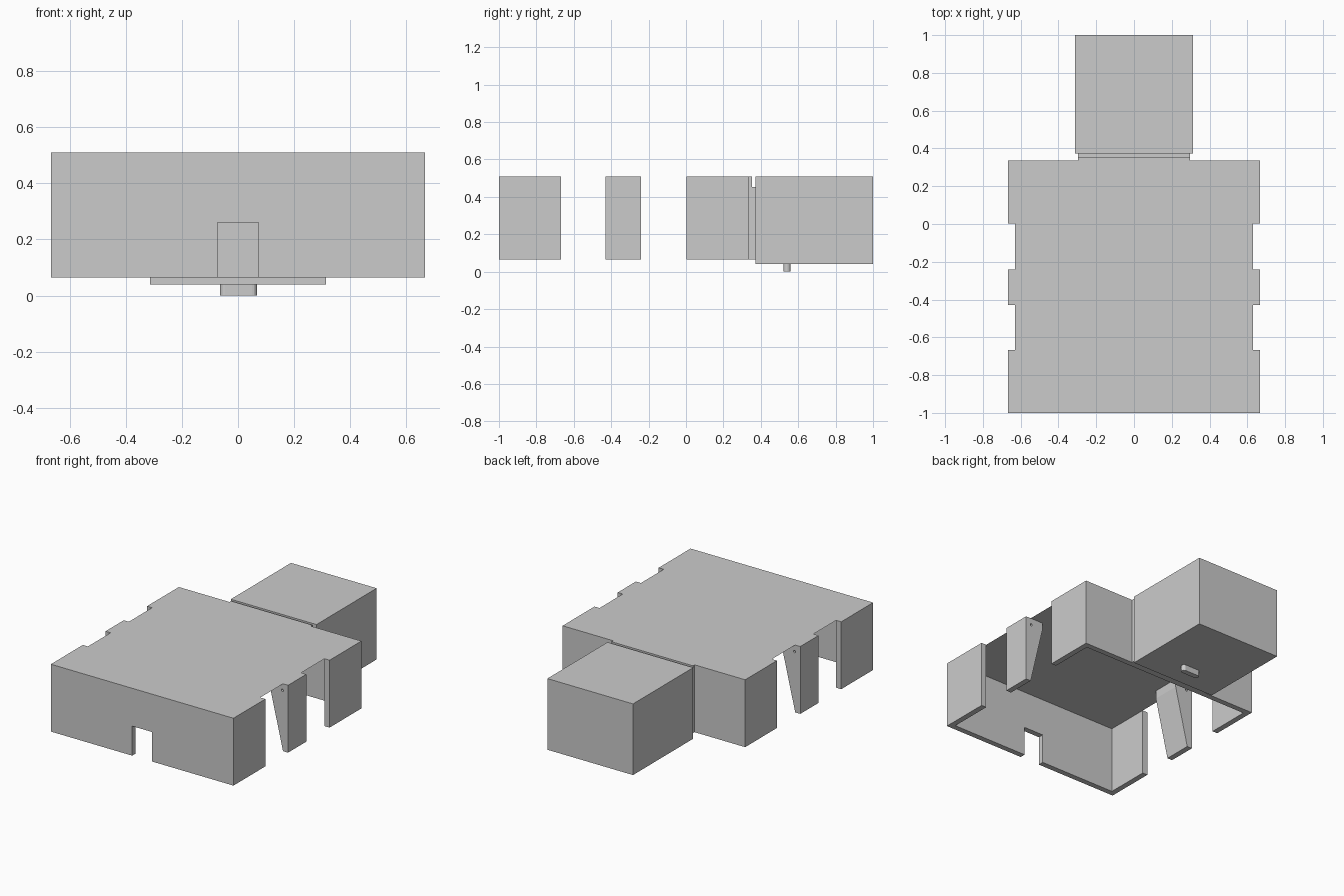
import bpy, bmesh, math
from mathutils import Vector

if "Cube" in bpy.data.objects:
    bpy.data.objects.remove(bpy.data.objects["Cube"])

W, T = 0.667, 0.037          # half width and wall thickness
ZB, ZT = 0.065, 0.51         # bottom and top of the walls


def prism(name, pts, direction):
    """Extrude a closed 3D outline along a vector."""
    bm = bmesh.new()
    face = bm.faces.new([bm.verts.new(p) for p in pts])
    ext = bmesh.ops.extrude_face_region(bm, geom=[face], use_keep_orig=True)
    verts = [v for v in ext['geom'] if isinstance(v, bmesh.types.BMVert)]
    bmesh.ops.translate(bm, verts=verts, vec=Vector(direction))
    bmesh.ops.recalc_face_normals(bm, faces=bm.faces)
    me = bpy.data.meshes.new(name)
    bm.to_mesh(me)
    bm.free()
    ob = bpy.data.objects.new(name, me)
    bpy.context.collection.objects.link(ob)
    return ob


def box(name, x0, x1, y0, y1, z0, z1):
    return prism(name, [(x0, y0, z0), (x1, y0, z0), (x1, y1, z0), (x0, y1, z0)],
                 (0, 0, z1 - z0))


def cut(ob, cutter):
    mod = ob.modifiers.new("cut", 'BOOLEAN')
    mod.operation = 'DIFFERENCE'
    mod.solver = 'EXACT'
    mod.object = cutter
    bpy.context.view_layer.objects.active = ob
    bpy.ops.object.modifier_apply(modifier=mod.name)
    bpy.data.objects.remove(cutter, do_unlink=True)


def u_wall(name, y_out, y_end):
    """End wall with two short side returns."""
    y_in = y_out + math.copysign(T, y_end - y_out)
    i = W - T
    plan = [(-W, y_out), (W, y_out), (W, y_end), (i, y_end),
            (i, y_in), (-i, y_in), (-i, y_end), (-W, y_end)]
    return prism(name, [(x, y, ZB) for x, y in plan], (0, 0, ZT - ZB))


# Main shell: front wall with doorway, back wall
front = u_wall("front_wall", -1.0, -0.667)
cut(front, box("door_cutter", -0.073, 0.073, -1.1, -0.9, 0.0, 0.26))
u_wall("back_wall", 0.335, 0.003)

# Thin roof sheet between the walls
me = bpy.data.meshes.new("roof")
i = W - T
me.from_pydata([(-i, -1 + T, ZT), (i, -1 + T, ZT), (i, 0.335 - T, ZT), (-i, 0.335 - T, ZT)],
               [], [(0, 1, 2, 3)])
bpy.context.collection.objects.link(bpy.data.objects.new("roof", me))

# Tapered side buttresses with a small pin hole near the top
for s, side in ((1, "right"), (-1, "left")):
    profile = [(W, ZB), (W, ZT), (W - 0.13, ZT), (W - 0.13, ZT - 0.055), (W - T, ZB)]
    leg = prism(side + "_buttress", [(s * x, -0.43, z) for x, z in profile], (0, 0.19, 0))
    ring = [(s * 0.625 + 0.008 * math.cos(a * math.pi / 6), -0.5,
             0.465 + 0.008 * math.sin(a * math.pi / 6)) for a in range(12)]
    cut(leg, prism("pin_cutter", ring, (0, 0.4, 0)))

# Stepped link between the shell and the rear block
step = [(0.335, ZB), (0.372, ZB), (0.372, 0.452), (0.352, 0.452), (0.352, ZT), (0.335, ZT)]
prism("connector", [(-0.297, y, z) for y, z in step], (0.594, 0, 0))

# Rear block and the rounded tab below it
box("rear_block", -0.313, 0.313, 0.372, 1.0, 0.04, ZT)
r, h = 0.0175, 0.0485
pill = []
for cx, start in ((h, -90), (-h, 90)):
    for k in range(9):
        a = math.radians(start + k * 22.5)
        pill.append((cx + 0.002 + r * math.cos(a), 0.54 + r * math.sin(a), 0.0))
prism("bottom_tab", pill, (0, 0, 0.04))
